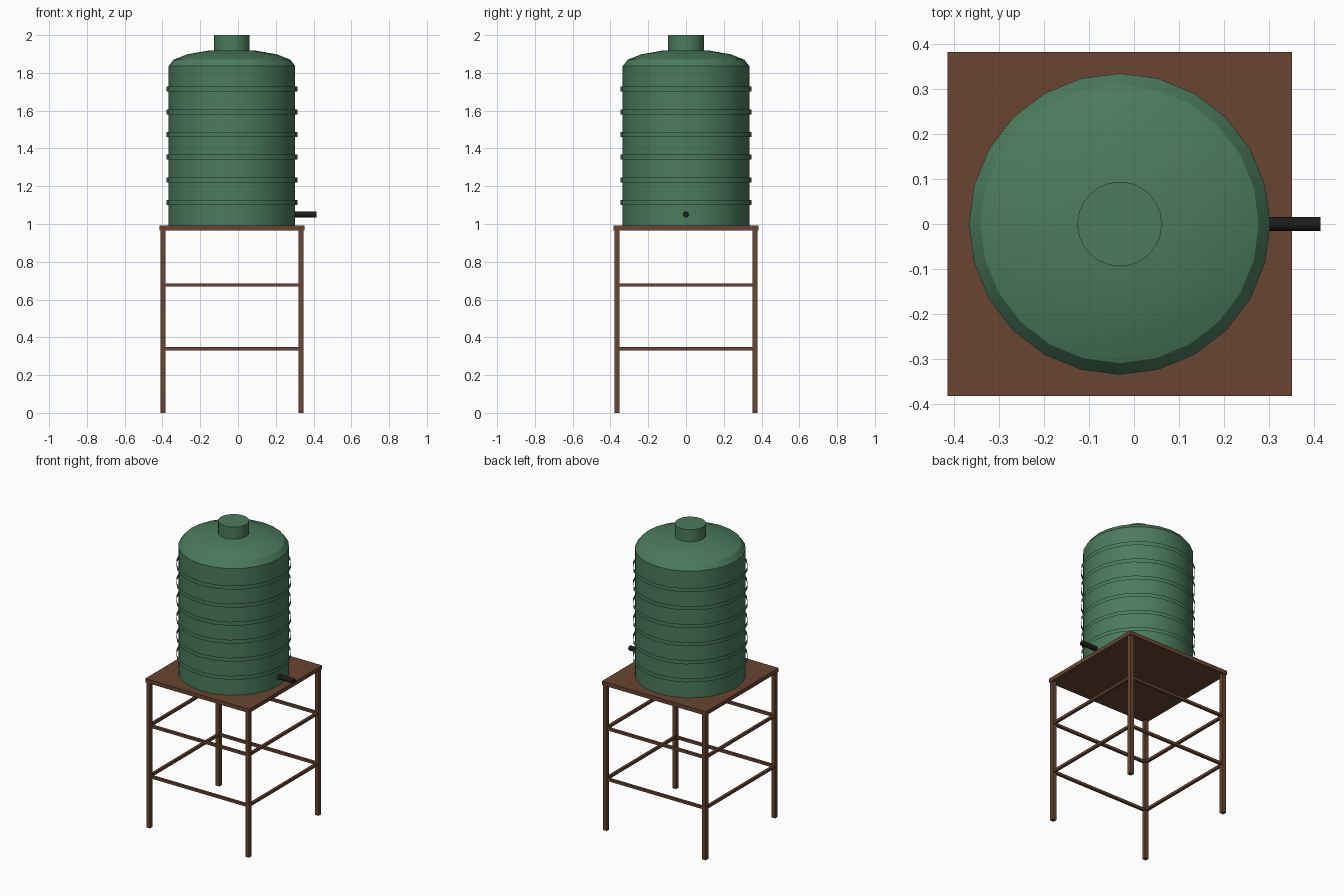
import bpy, math
from mathutils import Vector

if "Cube" in bpy.data.objects:
    bpy.data.objects.remove(bpy.data.objects["Cube"], do_unlink=True)

CX = -0.032      # tank and stand axis
SIDES = 24


def material(name, rgb):
    m = bpy.data.materials.new(name)
    m.use_nodes = True
    m.diffuse_color = (*rgb, 1)
    m.node_tree.nodes["Principled BSDF"].inputs["Base Color"].default_value = (*rgb, 1)
    return m


GREEN = material("tank green", (0.07, 0.2, 0.11))
BROWN = material("stand brown", (0.14, 0.06, 0.03))
BLACK = material("pipe black", (0.012, 0.012, 0.012))


def add_mesh(name, verts, faces, mat, smooth=False):
    me = bpy.data.meshes.new(name)
    me.from_pydata(verts, [], faces)
    me.materials.append(mat)
    ob = bpy.data.objects.new(name, me)
    bpy.context.collection.objects.link(ob)
    if smooth:
        bpy.ops.object.select_all(action='DESELECT')
        ob.select_set(True)
        bpy.context.view_layer.objects.active = ob
        bpy.ops.object.shade_smooth_by_angle(angle=math.radians(31))
    return ob


def lathe(name, profile, mat, sides=SIDES, caps=True):
    """Turn a bottom-to-top (radius, z) profile about the local z axis."""
    verts = [(r * math.cos(math.tau * i / sides), r * math.sin(math.tau * i / sides), z)
             for r, z in profile for i in range(sides)]
    faces = [(k * sides + i, k * sides + (i + 1) % sides,
              (k + 1) * sides + (i + 1) % sides, (k + 1) * sides + i)
             for k in range(len(profile) - 1) for i in range(sides)]
    if caps:
        faces.append(tuple(reversed(range(sides))))
        faces.append(tuple(range(len(verts) - sides, len(verts))))
    ob = add_mesh(name, verts, faces, mat, smooth=True)
    ob.location.x = CX
    return ob


def box(name, centre, size, mat):
    c, h = Vector(centre), Vector(size) / 2
    verts = [c + Vector((x * h.x, y * h.y, z * h.z))
             for z in (-1, 1) for x, y in ((-1, -1), (1, -1), (1, 1), (-1, 1))]
    faces = [(3, 2, 1, 0), (4, 5, 6, 7)]
    faces += [(i, (i + 1) % 4, (i + 1) % 4 + 4, i + 4) for i in range(4)]
    return add_mesh(name, verts, faces, mat)


# Stand: platform, four legs, two levels of rails
REACH, LEG, RAIL, DECK = 0.365, 0.027, 0.017, 0.966
box("platform", (CX, 0, DECK + 0.013), (0.766, 0.766, 0.026), BROWN)
for sx, side in ((-1, "right"), (1, "left")):
    for sy, end in ((-1, "front"), (1, "back")):
        box(f"{end}_{side}_leg", (CX + sx * REACH, sy * REACH, DECK / 2), (LEG, LEG, DECK), BROWN)
for z, level in ((0.34, "lower"), (0.677, "upper")):
    for s, a, b in ((-1, "front", "right"), (1, "back", "left")):
        box(f"{level}_{a}_rail", (CX, s * REACH, z), (2 * REACH, RAIL, RAIL), BROWN)
        box(f"{level}_{b}_rail", (CX + s * REACH, 0, z), (RAIL, 2 * REACH, RAIL), BROWN)

# Tank wall with a shallow elliptical dome
R, SHOULDER, RISE = 0.335, 1.836, 0.088
lathe("tank_body", [(R, 0.992), (R, SHOULDER)], GREEN)
dome = [(R * math.cos(t), SHOULDER + RISE * math.sin(t))
        for t in (math.pi / 16 * k for k in (0, 2, 4, 6, 7.8))]
lathe("tank_dome", dome, GREEN)
lathe("tank_lid", [(0.094, 1.9), (0.094, 2.0)], GREEN)

# Open hoops standing slightly off the wall
for i in range(6):
    z = 1.114 + 0.12 * i
    lathe(f"tank_hoop_{i + 1}", [(0.347, z - 0.013), (0.347, z + 0.013)], GREEN, caps=False)

# Outlet pipe on the left side
pipe = lathe("outlet_pipe", [(0.016, 0), (0.016, 0.135)], BLACK, sides=12)
pipe.rotation_euler = (0, math.pi / 2, 0)
pipe.location = (0.28, 0, 1.05)
